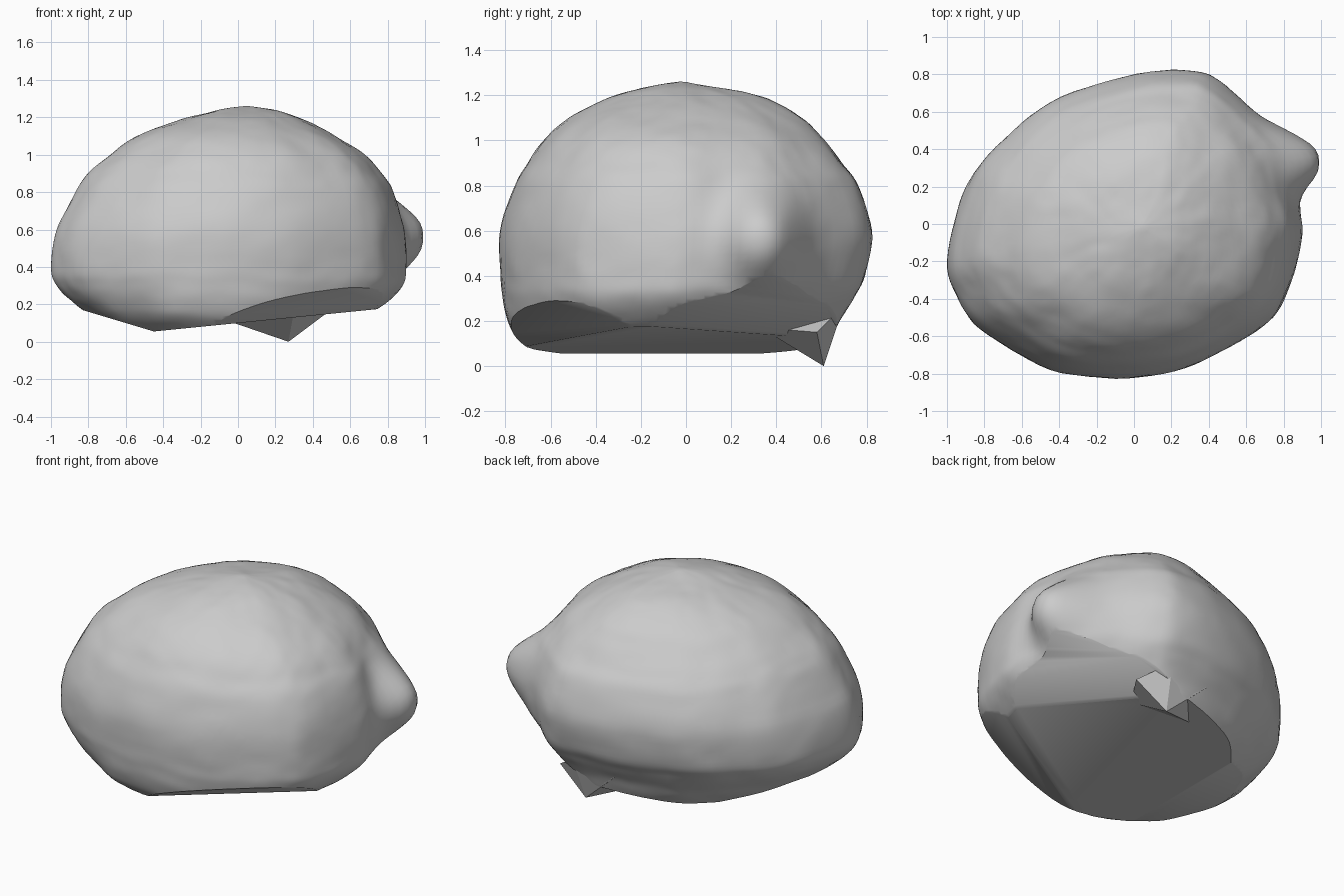
import bpy
import bmesh
import math
from mathutils import Vector, noise

default_cube = bpy.data.objects.get("Cube")
if default_cube:
    bpy.data.objects.remove(default_cube, do_unlink=True)

# Single matte grey
GREY = (0.6, 0.6, 0.6, 1)
material = bpy.data.materials.new("plain grey")
material.use_nodes = True
material.diffuse_color = GREY
shader = material.node_tree.nodes["Principled BSDF"]
shader.inputs["Base Color"].default_value = GREY

# Plan outline of the fruit at its widest, without the stem nub
OUTLINE = [
    (.9, 0), (.85, .2), (.8, .4), (.72, .53), (.6, .65), (.45, .78), (.3, .83),
    (0, .81), (-.4, .69), (-.65, .52), (-.85, .3), (-.95, .07), (-1, -.2),
    (-.95, -.37), (-.85, -.53), (-.65, -.67), (-.4, -.79), (-.05, -.82),
    (.25, -.77), (.5, -.66), (.7, -.53), (.8, -.4), (.87, -.2),
]

# Extent of each level: height, left, right, front, back
LEVELS = [
    (.04, -.62, .6, -.66, .6), (.12, -.76, .68, -.75, .64),
    (.2, -.87, .79, -.79, .68), (.3, -.97, .88, -.81, .74),
    (.4, -1, .9, -.82, .79), (.6, -.97, .89, -.82, .82),
    (.8, -.87, .83, -.76, .76), (.9, -.8, .77, -.7, .69),
    (1, -.69, .68, -.63, .61), (1.1, -.54, .52, -.52, .51),
    (1.18, -.34, .37, -.36, .37), (1.23, -.14, .24, -.2, .18),
    (1.26, .03, .06, -.03, 0),
]
COLUMNS, ROWS = 112, 72


def spline(points, t, closed=False):
    """Point on a Catmull-Rom curve through the points, with t from 0 to 1."""
    count = len(points)
    place = t * (count if closed else count - 1)
    i = int(place) if closed else min(int(place), count - 2)
    f = place - i

    def pick(k):
        return Vector(points[k % count if closed else max(0, min(k, count - 1))])

    a, b, c, d = (pick(i + k) for k in (-1, 0, 1, 2))
    return b + f * ((c - a) / 2 + f * (a - b * 2.5 + c * 2 - d / 2
                                     + f * (b * 1.5 - c * 1.5 + (d - a) / 2)))


def finish(bm, name, angle):
    """Turn the bmesh into a named, shaded object."""
    bmesh.ops.recalc_face_normals(bm, faces=bm.faces)
    mesh = bpy.data.meshes.new(name)
    bm.to_mesh(mesh)
    bm.free()
    mesh.materials.append(material)
    obj = bpy.data.objects.new(name, mesh)
    bpy.context.collection.objects.link(obj)
    bpy.ops.object.select_all(action="DESELECT")
    obj.select_set(True)
    bpy.context.view_layer.objects.active = obj
    bpy.ops.object.shade_smooth_by_angle(angle=math.radians(angle))
    return obj


def shape_skin(co):
    """Push out the stem nub and add slight peel unevenness."""
    if co.x > .4:
        reach = math.hypot((co.y - .33) / .165, (co.z - .56) / .19)
        co.x += (.99 - min(co.x, .9)) * math.exp(-reach ** 2.6)
        co.x = min(co.x, 1)
    bump = noise.noise(co * 5) * .007 + noise.noise(co * 14) * .003
    middle = Vector((0, 0, .55))
    if co.x < .9 and co.x > -.95:
        co += (co - middle).normalized() * bump
    return co


# Fruit body, lofted through the levels
bm = bmesh.new()
plan = [spline(OUTLINE, i / COLUMNS, True) for i in range(COLUMNS)]
rings = []
for j in range(ROWS + 1):
    z, left, right, front, back = spline(LEVELS, j / ROWS)
    ring = []
    for p in plan:
        u = (p.x + 1) / 1.9
        v = (p.y + .82) / 1.65
        co = Vector((left + (right - left) * u, front + (back - front) * v, z))
        ring.append(bm.verts.new(shape_skin(co)))
    rings.append(ring)
for low, high in zip(rings, rings[1:]):
    for i in range(COLUMNS):
        k = (i + 1) % COLUMNS
        bm.faces.new((low[i], low[k], high[k], high[i]))
bm.faces.new(rings[0][::-1])
bm.faces.new(rings[-1])

# Flat underside facets: a point on each plane and its outward normal
FACETS = [
    ((-.2, 0, .08), (.1, 0, -1)),
    ((-.6, 0, .1), (-.3, 0, -1)),
    ((.88, .25, .36), (.45, .25, -.86)),
    ((.55, -.55, .25), (.3, -.4, -.85)),
]
for point, normal in FACETS:
    cut = bmesh.ops.bisect_plane(
        bm, geom=bm.verts[:] + bm.edges[:] + bm.faces[:],
        plane_co=point, plane_no=Vector(normal).normalized(), clear_outer=True)
    edges = [e for e in cut["geom_cut"] if isinstance(e, bmesh.types.BMEdge)]
    bmesh.ops.holes_fill(bm, edges=edges, sides=0)
finish(bm, "fruit_body", 35)

# Pointed flap hanging under the back
bm = bmesh.new()
for corner in [(.27, .61, 0), (-.05, .45, .11), (.47, .58, .15),
               (.3, .7, .27), (0, .68, .24), (.3, .33, .17)]:
    bm.verts.new(corner)
bmesh.ops.convex_hull(bm, input=bm.verts[:])
finish(bm, "underside_flap", 20)
